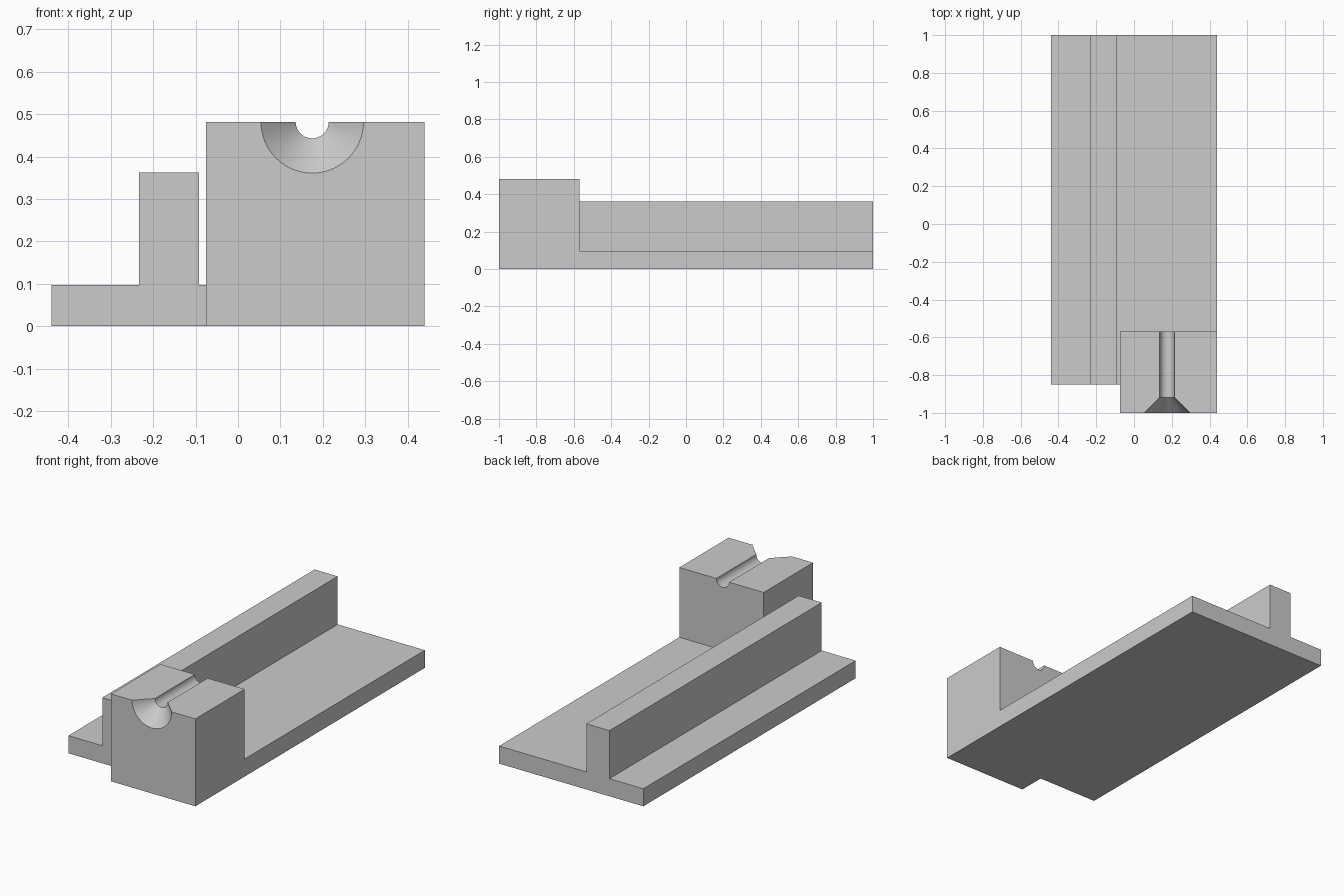
import bpy, bmesh, math

if "Cube" in bpy.data.objects:
    bpy.data.objects.remove(bpy.data.objects["Cube"])


def make_object(name, bm):
    bmesh.ops.recalc_face_normals(bm, faces=bm.faces)
    mesh = bpy.data.meshes.new(name)
    bm.to_mesh(mesh)
    bm.free()
    obj = bpy.data.objects.new(name, mesh)
    bpy.context.collection.objects.link(obj)
    return obj


def extrude_profile(name, points, y0, y1):
    """Extrude an xz outline along y."""
    bm = bmesh.new()
    face = bm.faces.new([bm.verts.new((x, y0, z)) for x, z in points])
    result = bmesh.ops.extrude_face_region(bm, geom=[face])
    verts = [v for v in result["geom"] if isinstance(v, bmesh.types.BMVert)]
    bmesh.ops.translate(bm, verts=verts, vec=(0, y1 - y0, 0))
    return make_object(name, bm)


def lathe_y(name, profile, cx, cz, sides=64):
    """Closed solid turned around an axis parallel to y; profile is (y, radius)."""
    bm = bmesh.new()
    angles = [2 * math.pi * i / sides for i in range(sides)]
    rings = [[bm.verts.new((cx + r * math.cos(a), y, cz + r * math.sin(a)))
              for a in angles] for y, r in profile]
    for low, high in zip(rings, rings[1:]):
        for i in range(sides):
            j = (i + 1) % sides
            bm.faces.new((low[i], low[j], high[j], high[i]))
    bm.faces.new(rings[0])
    bm.faces.new(rings[-1])
    return make_object(name, bm)


def apply_boolean(target, other, operation):
    bpy.context.view_layer.objects.active = target
    mod = target.modifiers.new(operation.lower(), 'BOOLEAN')
    mod.operation, mod.solver, mod.object = operation, 'EXACT', other
    bpy.ops.object.modifier_apply(modifier=mod.name)
    bpy.data.objects.remove(other)


# Base plate with its raised guide rail
L, R, B, T = -0.44, 0.44, 0.097, 0.362
guide = extrude_profile("guide_base", [
    (L, 0), (R, 0), (R, B), (-0.092, B),
    (-0.092, T), (-0.233, T), (-0.233, B), (L, B)], -0.85, 1.0)

# Tall block at the front right corner
H = 0.482
block = extrude_profile("groove_block", [
    (-0.075, 0), (R, 0), (R, H), (-0.075, H)], -1.0, -0.57)
apply_boolean(guide, block, 'UNION')

# Half-round groove with a conical mouth
groove = lathe_y("groove_cutter", [
    (-1.02, 0.141), (-0.918, 0.039), (-0.54, 0.039)], 0.175, H)
apply_boolean(guide, groove, 'DIFFERENCE')

# Smooth the curved groove, keep all other edges crisp
guide.select_set(True)
bpy.context.view_layer.objects.active = guide
bpy.ops.object.shade_smooth_by_angle(angle=math.radians(30))
